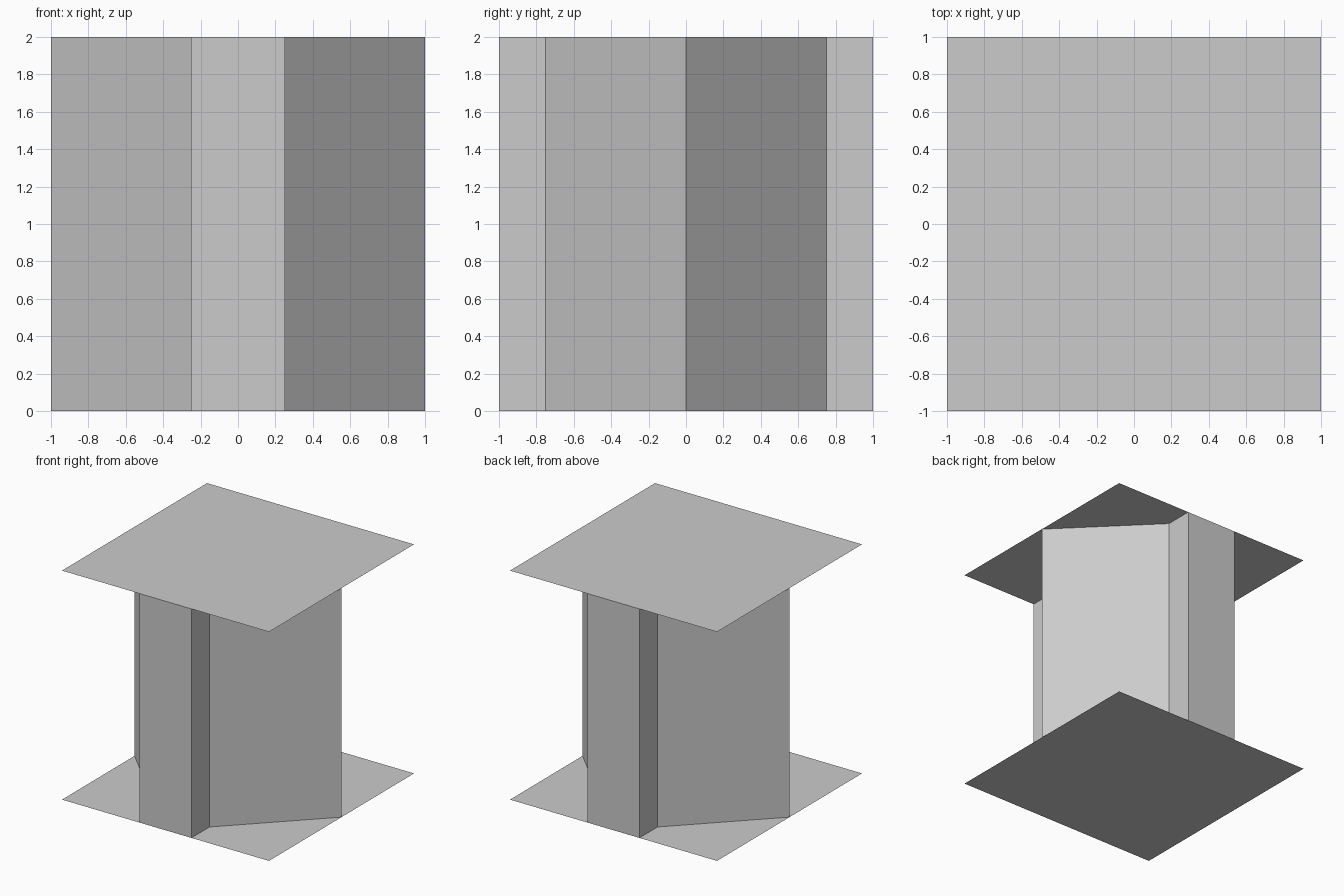
import bpy, bmesh

if "Cube" in bpy.data.objects:
    bpy.data.objects.remove(bpy.data.objects["Cube"])

HEIGHT = 2.0


def make_object(name, bm):
    mesh = bpy.data.meshes.new(name)
    bm.to_mesh(mesh)
    bm.free()
    obj = bpy.data.objects.new(name, mesh)
    bpy.context.collection.objects.link(obj)
    return obj


# Column walls: a quarter outline turned half way round for the back
half = [(-0.25, -1), (0.25, -1), (0.25, -0.75), (1, 0), (0.25, 0.75)]
outline = half + [(-x, -y) for x, y in half]
bm = bmesh.new()
low = [bm.verts.new((x, y, 0)) for x, y in outline]
high = [bm.verts.new((x, y, HEIGHT)) for x, y in outline]
n = len(outline)
for i in range(n):
    j = (i + 1) % n
    bm.faces.new((low[i], low[j], high[j], high[i]))
make_object("column_walls", bm)

# Thin square plates closing the bottom and the top
for name, z, flip in (("bottom_plate", 0, True), ("top_plate", HEIGHT, False)):
    bm = bmesh.new()
    bmesh.ops.create_grid(bm, x_segments=1, y_segments=1, size=1)
    bmesh.ops.translate(bm, verts=bm.verts, vec=(0, 0, z))
    if flip:
        bmesh.ops.reverse_faces(bm, faces=bm.faces)
    make_object(name, bm)
